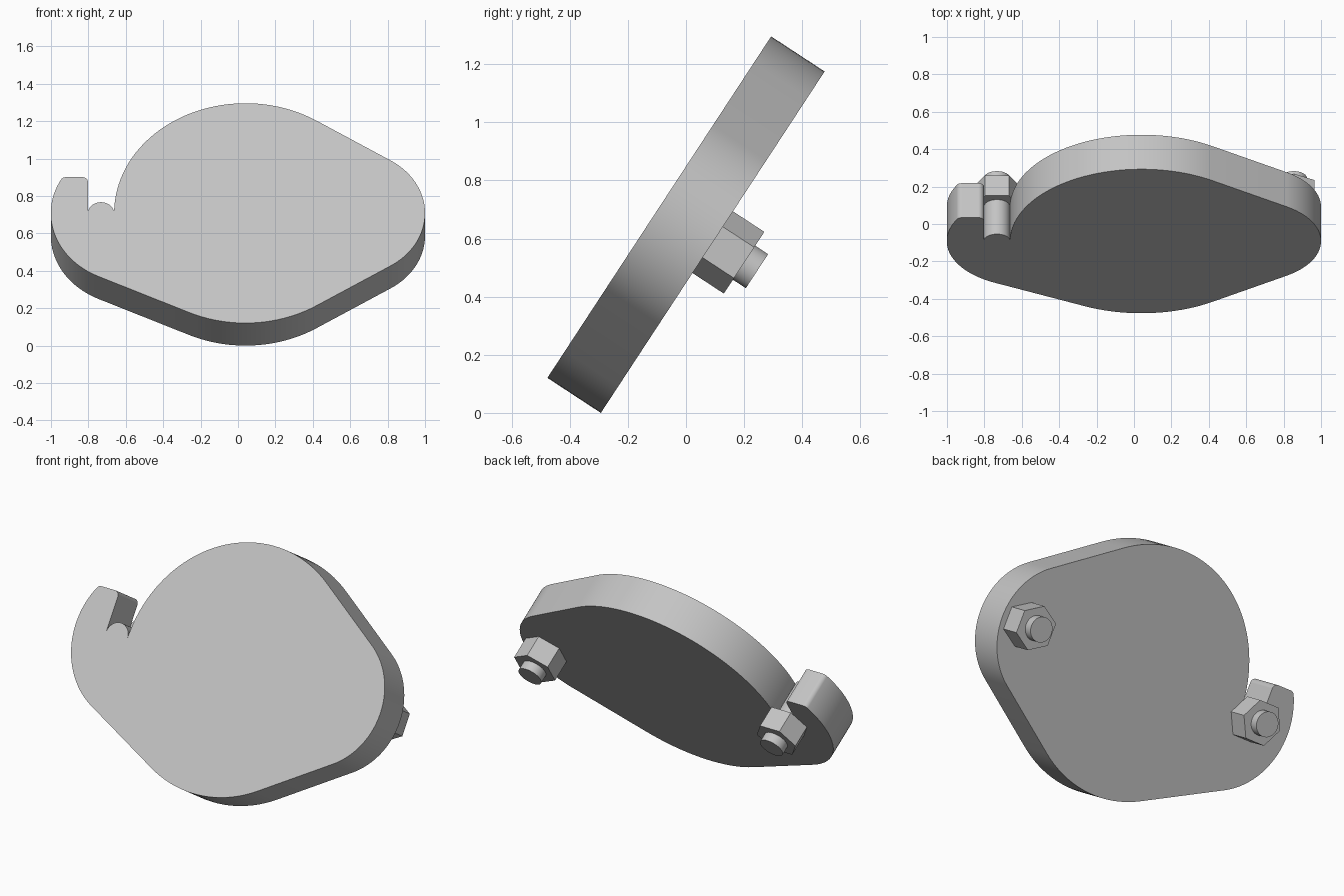
import bpy, bmesh
from math import sin, cos, asin, acos, atan2, radians, degrees, sqrt

if "Cube" in bpy.data.objects:
    bpy.data.objects.remove(bpy.data.objects["Cube"], do_unlink=True)

steel = bpy.data.materials.new("plain_grey")
steel.use_nodes = True
grey = (0.55, 0.55, 0.55, 1)
steel.diffuse_color = grey
steel.node_tree.nodes["Principled BSDF"].inputs["Base Color"].default_value = grey

TILT = radians(-33.24)
ORIGIN = (0, -0.092, 0.708)      # centre of the main disc on the front face
THICK = 0.22


def arc(cx, cz, r, start, end):
    """Points on a circle, angles in degrees."""
    n = max(4, int(abs(end - start) / 3))
    return [(cx + r * cos(radians(start + (end - start) * i / n)),
             cz + r * sin(radians(start + (end - start) * i / n))) for i in range(n + 1)]


def extrude(name, outline, front, back, smooth=True):
    """Solid from an x-z outline, pushed back along y, then tilted."""
    clean = [p for i, p in enumerate(outline)
             if (p[0] - outline[i - 1][0]) ** 2 + (p[1] - outline[i - 1][1]) ** 2 > 1e-8]
    bm = bmesh.new()
    face = bm.faces.new([bm.verts.new((x, front, z)) for x, z in clean])
    new = bmesh.ops.extrude_face_region(bm, geom=[face])["geom"]
    moved = [v for v in new if isinstance(v, bmesh.types.BMVert)]
    bmesh.ops.translate(bm, verts=moved, vec=(0, back - front, 0))
    bmesh.ops.recalc_face_normals(bm, faces=bm.faces)
    mesh = bpy.data.meshes.new(name)
    bm.to_mesh(mesh)
    bm.free()
    mesh.materials.append(steel)
    obj = bpy.data.objects.new(name, mesh)
    bpy.context.collection.objects.link(obj)
    obj.rotation_euler = (TILT, 0, 0)
    obj.location = ORIGIN
    if smooth:
        bpy.ops.object.select_all(action='DESELECT')
        obj.select_set(True)
        bpy.context.view_layer.objects.active = obj
        bpy.ops.object.shade_smooth_by_angle(angle=radians(30))
    return obj


# Plate: a main disc with two smaller lobes joined by tangent lines
main_x, main_r = 0.04, 0.7025
left_x, left_r = -0.553, 0.448
right_x, right_r = 0.6, 0.4
left_a = 270 - degrees(asin((main_r - left_r) / (main_x - left_x)))
right_a = degrees(acos((main_r - right_r) / (right_x - main_x)))

# Hook and slot on the right-hand lobe
bolt_r = 0.07
slot_x = main_x - main_r - bolt_r
hook_top, fillet = 0.23, 0.03
tip_z = hook_top - fillet
tip_dx = sqrt((left_r - fillet) ** 2 - tip_z ** 2)
tip_a = degrees(atan2(tip_z, -tip_dx))

outline = (arc(slot_x - bolt_r - fillet, tip_z, fillet, 0, 90)
           + arc(left_x - tip_dx, tip_z, fillet, 90, tip_a)
           + arc(left_x, 0, left_r, tip_a, left_a)
           + arc(main_x, 0, main_r, left_a, 360 - right_a)
           + arc(right_x, 0, right_r, -right_a, right_a)
           + arc(main_x, 0, main_r, right_a, 180)
           + arc(slot_x, 0, bolt_r, 0, -180))
extrude("cover_plate", outline, 0, THICK)

# Bolts and hex nuts
nut_r, nut_back, bolt_back = 0.127, THICK + 0.129, THICK + 0.182
for side, x, turn in (("right", slot_x, 0), ("left", 0.855, 30)):
    extrude(side + "_bolt", arc(x, 0, bolt_r, 0, 360)[:-1], 0, bolt_back)
    hexagon = [(x + nut_r * cos(radians(turn + 60 * i)),
                nut_r * sin(radians(turn + 60 * i))) for i in range(6)]
    extrude(side + "_nut", hexagon, THICK, nut_back, smooth=False)
